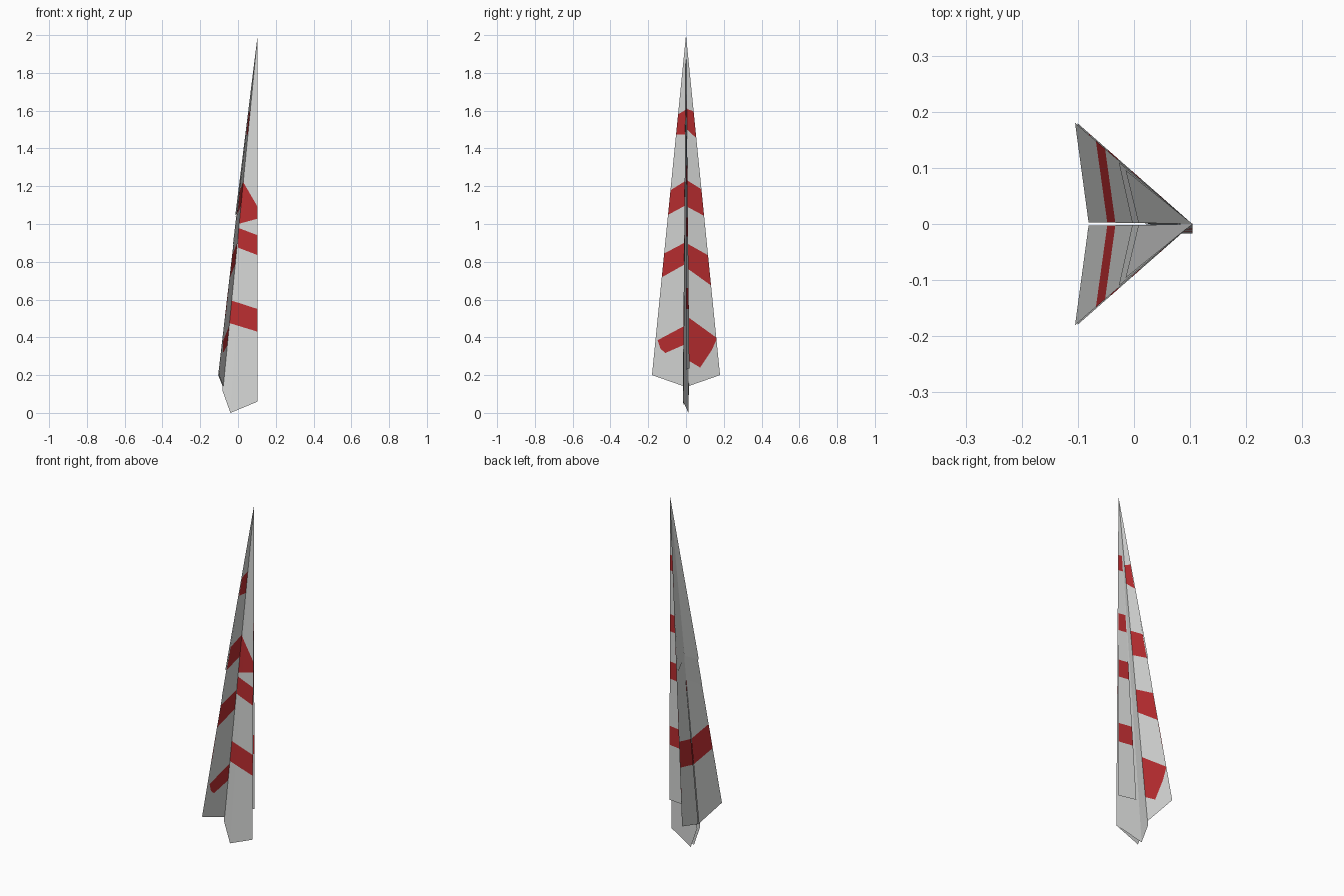
import bpy, bmesh
from mathutils import Vector

if "Cube" in bpy.data.objects:
    bpy.data.objects.remove(bpy.data.objects["Cube"])


def material(name, rgb):
    m = bpy.data.materials.new(name)
    m.diffuse_color = (*rgb, 1)
    m.use_nodes = True
    m.node_tree.nodes["Principled BSDF"].inputs["Base Color"].default_value = m.diffuse_color
    return m


PAPER = material("paper_grey", (0.68, 0.69, 0.68))
RED = material("stripe_red", (0.5, 0.027, 0.03))
NOSE = Vector((0.104, 0, 2))


def inside(p, poly):
    """True when the 2D point lies in a convex polygon."""
    signs = []
    for (ax, ay), (bx, by) in zip(poly, poly[1:] + poly[:1]):
        signs.append((bx - ax) * (p[1] - ay) - (by - ay) * (p[0] - ax))
    return all(s <= 0 for s in signs) or all(s >= 0 for s in signs)


def sheet(name, points, facing, stripes=(), axis=1):
    """Paper sheet fanned from the nose; stripes are cut in (axis, z) projection."""
    bm = bmesh.new()
    nose = bm.verts.new(NOSE)
    vs = [bm.verts.new(p) for p in points]
    for a, b in zip(vs, vs[1:]):
        bm.faces.new((nose, a, b))
    bm.normal_update()
    for f in bm.faces:
        if f.normal.dot(Vector(facing)) < 0:
            f.normal_flip()
    # cut every stripe outline into the sheet
    for poly in stripes:
        for (ax, ay), (bx, by) in zip(poly, poly[1:] + poly[:1]):
            co, no = Vector((0, 0, ay)), Vector((0, 0, bx - ax))
            co[axis], no[axis] = ax, -(by - ay)
            bmesh.ops.bisect_plane(bm, geom=bm.verts[:] + bm.edges[:] + bm.faces[:],
                                   plane_co=co, plane_no=no.normalized(), dist=1e-5)
    for f in bm.faces:
        c = f.calc_center_median()
        f.material_index = int(any(inside((c[axis], c.z), s) for s in stripes))
    me = bpy.data.meshes.new(name)
    bm.to_mesh(me)
    bm.free()
    me.materials.append(PAPER)
    me.materials.append(RED)
    ob = bpy.data.objects.new(name, me)
    bpy.context.collection.objects.link(ob)
    return ob


# stripes under each wing, as (distance from centre, height)
UNDER = {
    -1: [[(0, 1.605), (.06, 1.57), (.06, 1.475), (0, 1.475)],
         [(0, 1.23), (.12, 1.155), (.12, 1.035), (0, 1.1)],
         [(0, .905), (.16, .82), (.16, .7), (0, .79)],
         [(0, .465), (.15, .385), (.135, .34), (.11, .317), (0, .365)]],
    1: [[(0, 1.61), (.06, 1.59), (.06, 1.45), (0, 1.505)],
        [(0, 1.235), (.12, 1.16), (.12, 1.03), (0, 1.095)],
        [(0, .9), (.16, .81), (.16, .655), (0, .77)],
        [(0, .515), (.165, .395), (.135, .33), (.075, .24), (0, .285)]],
}
UPPER = [[(0, .62), (.2, .68), (.2, .535), (0, .475)]]

for side, label in ((-1, "left"), (1, "right")):
    def flip(polys):
        return [[(side * y, z) for y, z in p] for p in polys]

    # wing underside and upper face
    sheet(label + "_wing_under", [(-.077, side * .008, .14), (-.101, side * .18, .2)],
          (1, 0, 0), flip(UNDER[side]))
    sheet(label + "_wing_upper", [(-.081, side * .003, .14), (-.105, side * .18, .2)],
          (-1, 0, 0), flip(UPPER))
    # folded layers lying on the upper face
    sheet(label + "_fold_long", [(-.003, side * .002, .96), (-.027, side * .11, .89)],
          (-1, 0, 0))
    sheet(label + "_fold_short", [(.008, side * .002, 1.09), (-.015, side * .096, 1.04)],
          (-1, 0, 0))

# keel: two sheets opening from the fold
sheet("keel_front", [(.104, -.017, .06), (-.04, -.016, 0), (-.083, -.012, .12)], (0, -1, 0),
      [[(.0, 1.27), (.11, 1.08), (.11, 1.03), (0, 1.0)],
       [(0, .98), (.11, .938), (.11, .833), (0, .875)],
       [(-.06, .603), (.11, .548), (.11, .428), (-.06, .48)]], axis=0)
sheet("keel_back", [(.104, -.015, .06), (-.04, .013, 0), (-.083, .015, .12)], (0, 1, 0))

# striped flap lying against the back of the keel
sheet("keel_flap", [(.104, .001, .23), (0, .018, .235)], (0, 1, 0),
      [[(-.1, z + h), (.2, z + h), (.2, z - h), (-.1, z - h)]
       for z, h in ((1.61, .045), (1.26, .05), (.985, .05), (.605, .055))], axis=0)
